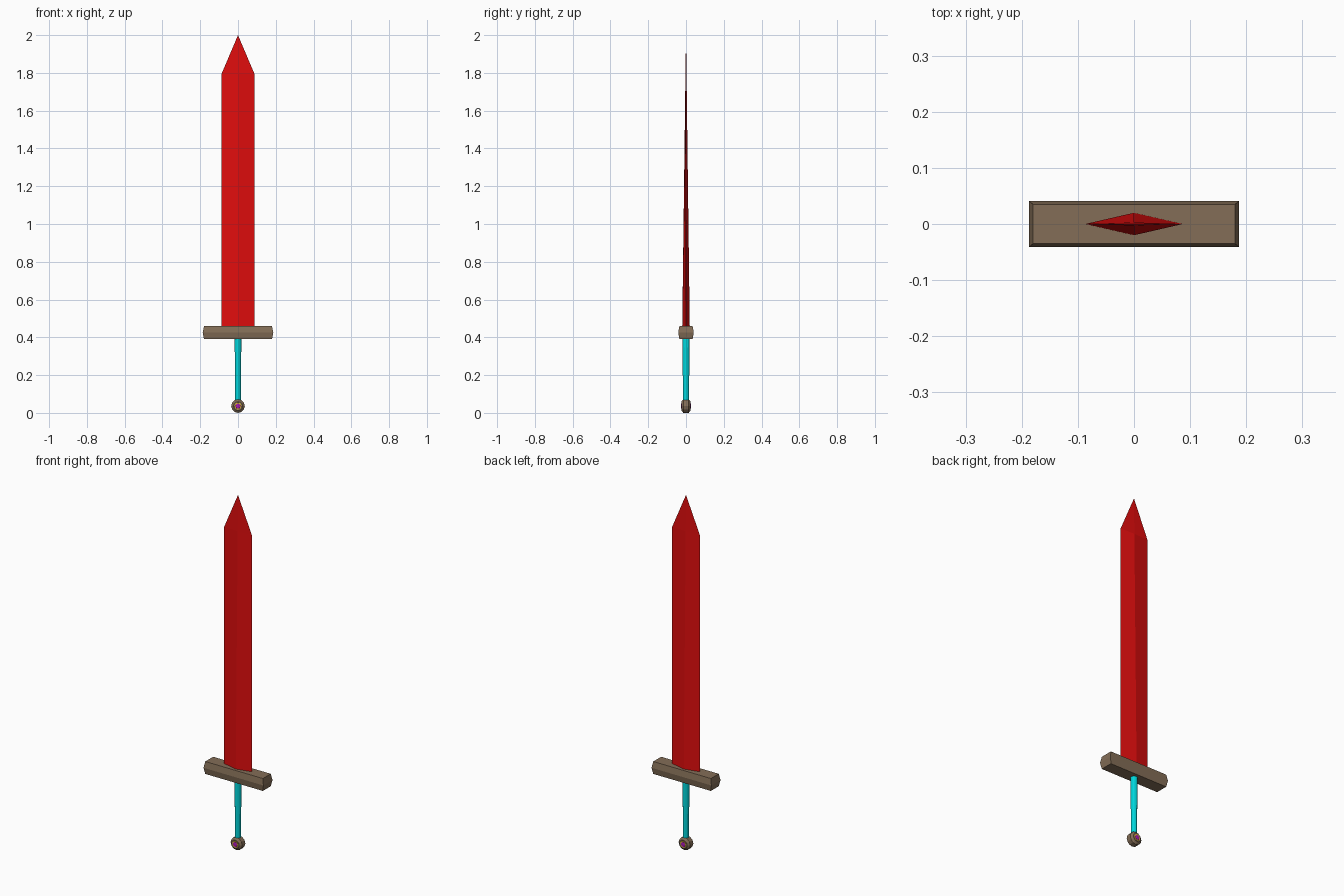
import bpy, bmesh
from math import sin, cos, pi

if "Cube" in bpy.data.objects:
    bpy.data.objects.remove(bpy.data.objects["Cube"])


def material(name, rgb):
    m = bpy.data.materials.new(name)
    m.diffuse_color = (*rgb, 1)
    m.use_nodes = True
    m.node_tree.nodes["Principled BSDF"].inputs["Base Color"].default_value = m.diffuse_color
    return m


RED = material("red", (0.75, 0.004, 0.004))
BROWN = material("brown", (0.23, 0.155, 0.095))
CYAN = material("cyan", (0.0, 0.68, 0.72))
YELLOW = material("yellow", (0.75, 0.5, 0.03))
PURPLE = material("purple", (0.4, 0.01, 0.45))


def loft(name, rings, mat, tip=None):
    """Skin a stack of equal-length rings, capping the ends."""
    bm = bmesh.new()
    loops = [[bm.verts.new(p) for p in ring] for ring in rings]
    n = len(loops[0])
    for a, b in zip(loops, loops[1:]):
        for i in range(n):
            j = (i + 1) % n
            bm.faces.new((a[i], a[j], b[j], b[i]))
    bm.faces.new(loops[0][::-1])
    if tip:
        t = bm.verts.new(tip)
        for i in range(n):
            bm.faces.new((loops[-1][i], loops[-1][(i + 1) % n], t))
    else:
        bm.faces.new(loops[-1])
    bmesh.ops.recalc_face_normals(bm, faces=bm.faces)
    me = bpy.data.meshes.new(name)
    bm.to_mesh(me)
    bm.free()
    me.materials.append(mat)
    ob = bpy.data.objects.new(name, me)
    bpy.context.collection.objects.link(ob)
    return ob


def diamond(w, t, z):
    return [(w, 0, z), (0, t, z), (-w, 0, z), (0, -t, z)]


def rect(w, d, z):
    return [(w, d, z), (-w, d, z), (-w, -d, z), (w, -d, z)]


def ellipse(rx, ry, z, n=12):
    return [(rx * cos(2 * pi * i / n), ry * sin(2 * pi * i / n), z) for i in range(n)]


def disc(r, y, n=12, z=0.036):
    return [(r * sin(2 * pi * i / n), y, z + r * cos(2 * pi * i / n)) for i in range(n)]


# blade: diamond section thinning steadily to the point
loft("blade", [diamond(0.087, 0.02, 0.45), diamond(0.087, 0.0028, 1.795)], RED, (0, 0, 2))

# crossguard with ridged sides
loft("guard", [rect(0.18, 0.035, 0.39), rect(0.187, 0.041, 0.425), rect(0.18, 0.035, 0.46)], BROWN)

# grip, slightly tapered
loft("grip", [ellipse(0.0145, 0.016, 0.06), ellipse(0.018, 0.019, 0.40)], CYAN)

# pommel wheel with chamfered rims
loft("pommel", [disc(0.024, -0.024), disc(0.036, -0.014),
                disc(0.036, 0.014), disc(0.024, 0.024)], BROWN)

# gem and its setting on both faces of the pommel
for side, s in (("front", -1), ("back", 1)):
    loft("gem_setting_" + side, [disc(0.019, s * 0.02), disc(0.018, s * 0.025)], YELLOW)
    loft("gem_" + side, [disc(0.014, s * 0.022), disc(0.013, s * 0.026)], PURPLE, (0, s * 0.027, 0.036))
